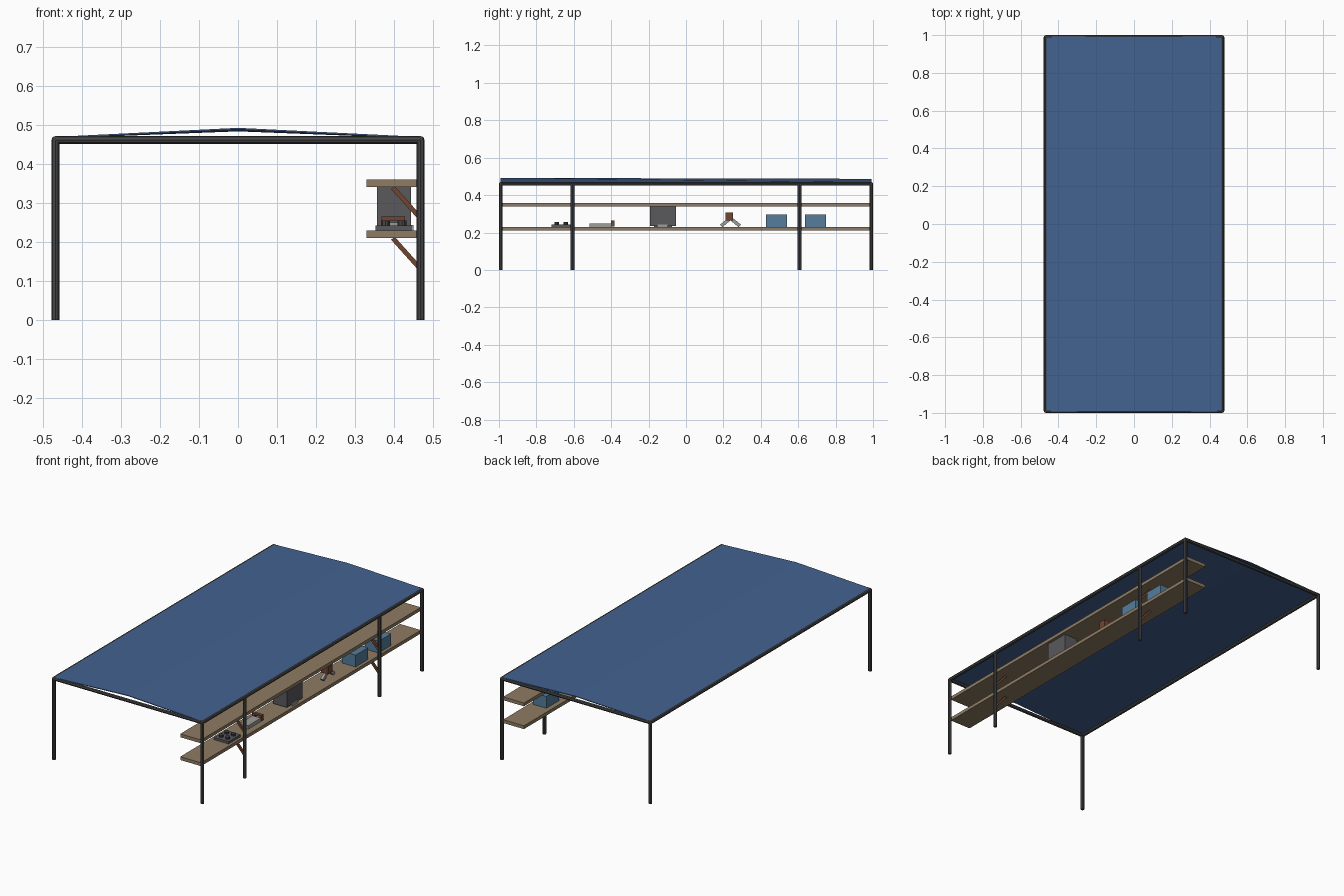
import bpy, bmesh, math
from mathutils import Vector

if "Cube" in bpy.data.objects:
    bpy.data.objects.remove(bpy.data.objects["Cube"])


def material(name, rgb):
    m = bpy.data.materials.new(name)
    m.diffuse_color = (*rgb, 1)
    m.use_nodes = True
    m.node_tree.nodes["Principled BSDF"].inputs["Base Color"].default_value = m.diffuse_color
    return m


STEEL = material("dark steel", (0.062, 0.062, 0.066))
TARP = material("blue tarp", (0.054, 0.122, 0.28))
WOOD = material("shelf wood", (0.27, 0.20, 0.125))
BROWN = material("red brown", (0.17, 0.06, 0.03))
CASE = material("case grey", (0.10, 0.10, 0.11))
LIGHT = material("light grey", (0.34, 0.34, 0.33))
BLUE = material("bin blue", (0.09, 0.205, 0.33))


def finish(bm, name, mat):
    bmesh.ops.recalc_face_normals(bm, faces=bm.faces)
    me = bpy.data.meshes.new(name)
    bm.to_mesh(me)
    bm.free()
    me.materials.append(mat)
    ob = bpy.data.objects.new(name, me)
    bpy.context.scene.collection.objects.link(ob)
    return ob


def box(name, mat, x, y, z):
    """Box given by its (min, max) range on each axis."""
    bm = bmesh.new()
    bmesh.ops.create_cube(bm, size=1)
    for v in bm.verts:
        v.co = Vector([(r[0] + r[1]) / 2 + c * (r[1] - r[0])
                       for c, r in zip(v.co, (x, y, z))])
    return finish(bm, name, mat)


def bar(name, mat, a, b, width, depth):
    """Rectangular bar from a to b."""
    a, b = Vector(a), Vector(b)
    ob = box(name, mat, (-width / 2, width / 2), (-depth / 2, depth / 2),
             (-(b - a).length / 2, (b - a).length / 2))
    ob.location = (a + b) / 2
    ob.rotation_mode = 'QUATERNION'
    ob.rotation_quaternion = (b - a).to_track_quat('Z', 'Y')
    return ob


def tube(name, mat, a, b, radius=0.0098, sides=8):
    """Closed tube from a to b, with flats facing the axes."""
    a, b = Vector(a), Vector(b)
    bm = bmesh.new()
    bmesh.ops.create_cone(bm, cap_ends=True, segments=sides, radius1=radius,
                          radius2=radius, depth=(b - a).length)
    ob = finish(bm, name, mat)
    ob.location = (a + b) / 2
    ob.rotation_mode = 'QUATERNION'
    ob.rotation_quaternion = (b - a).to_track_quat('Z', 'Y')
    return ob


PX, PY, PZ, MID = 0.468, 0.99, 0.461, 0.607

# Frame: corner posts, two extra posts on the shelf side, top rails, joints
for sx in (-1, 1):
    for sy in (-1, 1):
        tube("corner_post", STEEL, (sx * PX, sy * PY, 0), (sx * PX, sy * PY, PZ))
        bm = bmesh.new()
        bmesh.ops.create_uvsphere(bm, u_segments=8, v_segments=6, radius=0.0098)
        finish(bm, "corner_joint", STEEL).location = (sx * PX, sy * PY, PZ)
    tube("side_rail", STEEL, (sx * PX, -PY, PZ), (sx * PX, PY, PZ))
for sy in (-1, 1):
    tube("end_rail", STEEL, (-PX, sy * PY, PZ), (PX, sy * PY, PZ))
    tube("middle_post", STEEL, (PX, sy * MID, 0), (PX, sy * MID, PZ))

# Tarp roof: thin pitched sheet, ridge falling a little to the back
bm = bmesh.new()
rings = []
for y, ridge in ((-0.993, 0.492), (0.993, 0.487)):
    profile = [(-0.466, 0.469), (0, ridge), (0.466, 0.469),
               (0.466, 0.465), (0, ridge - 0.004), (-0.466, 0.465)]
    rings.append([bm.verts.new((x, y, z)) for x, z in profile])
for i in range(6):
    j = (i + 1) % 6
    bm.faces.new((rings[0][i], rings[0][j], rings[1][j], rings[1][i]))
for r in rings:
    bm.faces.new((r[0], r[1], r[4], r[5]))
    bm.faces.new((r[1], r[2], r[3], r[4]))
finish(bm, "tarp_roof", TARP)

# Shelves with diagonal braces at the middle posts
for z in (0.21, 0.34):
    box("shelf", WOOD, (0.329, 0.460), (-0.99, 0.99), (z, z + 0.019))
    for sy in (-1, 1):
        bar("shelf_brace", BROWN, (0.397, sy * MID, z - 0.001),
            (0.466, sy * MID, z - 0.078), 0.012, 0.012)

S = 0.229  # top of the lower shelf

# Burner plate with small round burners
box("burner_plate", CASE, (0.353, 0.445), (-0.72, -0.612), (S, S + 0.013))
for x in (0.378, 0.420):
    for y in (-0.692, -0.642):
        tube("burner", STEEL, (x, y, S + 0.012), (x, y, S + 0.026), 0.012, 10)

# Flat grey tool with a looped handle
box("tool_body", LIGHT, (0.372, 0.424), (-0.515, -0.40), (S, S + 0.02))
for x in (0.368, 0.413):
    box("tool_handle_side", BROWN, (x, x + 0.015), (-0.40, -0.382), (S + 0.004, S + 0.036))
box("tool_handle_top", BROWN, (0.368, 0.428), (-0.40, -0.382), (S + 0.026, S + 0.036))

# Upright equipment case with a small tray
box("equipment_case", CASE, (0.356, 0.443), (-0.193, -0.053), (S + 0.006, 0.340))
box("case_foot", CASE, (0.37, 0.43), (-0.17, -0.076), (S, S + 0.007))
box("case_tray", LIGHT, (0.42, 0.450), (-0.152, -0.10), (S, S + 0.014))

# Splayed two-leg tool with a brown block on top
box("tool_block", BROWN, (0.375, 0.420), (0.210, 0.252), (S + 0.034, S + 0.077))
for sy in (-1, 1):
    bar("tool_leg", LIGHT, (0.40, 0.238 + sy * 0.005, S + 0.043),
        (0.40, 0.238 + sy * 0.05, S + 0.006), 0.016, 0.018)

# Storage bins
for y in (0.428, 0.636):
    box("storage_bin", BLUE, (0.357, 0.442), (y, y + 0.112), (S, S + 0.067))
